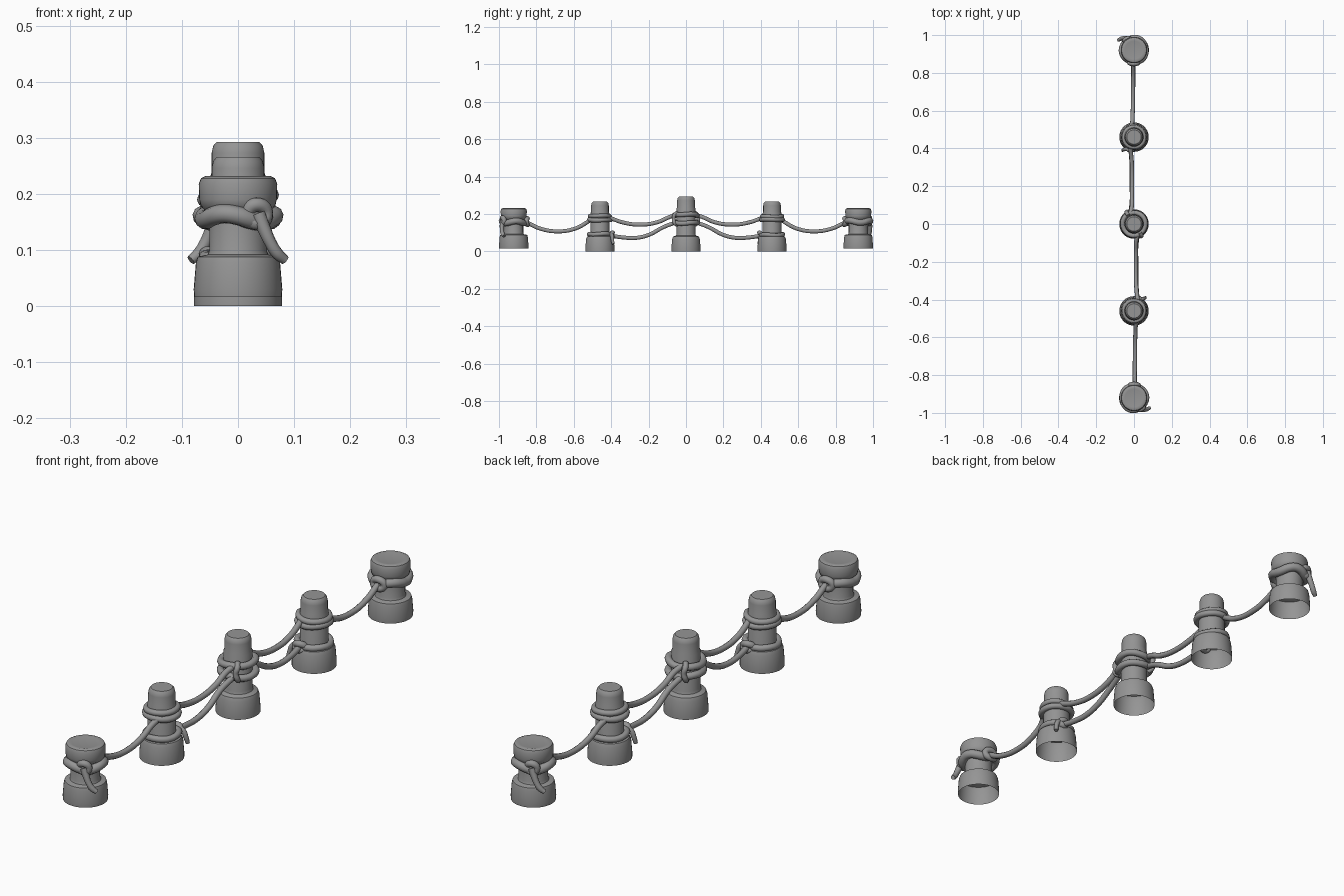
import bpy, bmesh, math
from mathutils import Vector

cube = bpy.data.objects.get("Cube")
if cube:
    bpy.data.objects.remove(cube, do_unlink=True)

GREY = (0.3, 0.3, 0.3, 1)
grey = bpy.data.materials.new("weathered grey")
grey.use_nodes = True
grey.diffuse_color = GREY
grey.node_tree.nodes["Principled BSDF"].inputs["Base Color"].default_value = GREY


def post(name, y, profile, sides=40):
    """Hollow turned post, open underneath."""
    bm = bmesh.new()
    rings = []
    for r, z in profile:
        rings.append([bm.verts.new((r * math.cos(2 * math.pi * i / sides),
                                    y + r * math.sin(2 * math.pi * i / sides), z))
                      for i in range(sides)])
    for a, b in zip(rings, rings[1:]):
        for i in range(sides):
            j = (i + 1) % sides
            bm.faces.new((a[i], a[j], b[j], b[i]))
    bm.faces.new(rings[-1])
    mesh = bpy.data.meshes.new(name)
    bm.to_mesh(mesh)
    bm.free()
    obj = bpy.data.objects.new(name, mesh)
    finish(obj)


def finish(obj):
    if obj.name not in bpy.context.collection.objects:
        bpy.context.collection.objects.link(obj)
    obj.data.materials.clear()
    obj.data.materials.append(grey)
    bpy.ops.object.select_all(action='DESELECT')
    obj.select_set(True)
    bpy.context.view_layer.objects.active = obj
    if obj.type == 'CURVE':
        bpy.ops.object.convert(target='MESH')
    bpy.ops.object.shade_smooth_by_angle(angle=math.radians(40))


def rope(name, points, radius=0.011, swell=None, closed=False, turn=1):
    """Smooth round rope; turn=-1 spins it half a turn about the centre."""
    cu = bpy.data.curves.new(name, 'CURVE')
    cu.dimensions = '3D'
    cu.bevel_depth = radius
    cu.bevel_resolution = 3
    cu.resolution_u = 6
    cu.use_fill_caps = True
    sp = cu.splines.new('BEZIER')
    sp.bezier_points.add(len(points) - 1)
    sp.use_cyclic_u = closed
    for i, (p, q) in enumerate(zip(sp.bezier_points, points)):
        p.co = Vector((q[0] * turn, q[1] * turn, q[2]))
        p.handle_left_type = p.handle_right_type = 'AUTO'
        p.radius = swell[i] if swell else 1
    finish(bpy.data.objects.new(name, cu))


def wrap(name, y, r, z, radius, tilt=0, wobble=0, phase=0, turn=1):
    """Closed rope ring round a post, tilted and wavy."""
    pts, n = [], 16
    for i in range(n):
        a = 2 * math.pi * i / n
        wave = wobble * math.sin(3 * a + phase)
        pts.append(((r + wave * 0.4) * math.cos(a), y + (r + wave * 0.4) * math.sin(a),
                    z + wave + tilt * math.cos(a)))
    rope(name, pts, radius, closed=True, turn=turn)


# Posts
end_profile = [(0.078, 0.016), (0.079, 0.03), (0.075, 0.078), (0.072, 0.088), (0.054, 0.092),
               (0.051, 0.1), (0.051, 0.165), (0.066, 0.177), (0.069, 0.19), (0.07, 0.218),
               (0.066, 0.228), (0.058, 0.232), (0.048, 0.23)]


def tall_profile(top, band):
    return [(0.078, 0), (0.078, 0.016), (0.074, 0.066), (0.069, 0.079), (0.053, 0.085),
            (0.05, 0.095), (0.05, band), (0.047, band + 0.008), (0.047, top - 0.02),
            (0.044, top - 0.007), (0.038, top), (0.028, top)]


post("centre_post", 0, tall_profile(0.293, 0.23))
for side, s in (("front", -1), ("back", 1)):
    post(side + "_inner_post", 0.46 * s, tall_profile(0.266, 0.205))
    post(side + "_end_post", 0.921 * s, end_profile)

# Ropes wound on the centre post
wrap("centre_upper_wrap", 0, 0.06, 0.194, 0.013, 0.004, 0.002)
wrap("centre_lower_wrap", 0, 0.061, 0.155, 0.013, -0.004, 0.002)

for side, t in (("front", 1), ("back", -1)):
    # Hanging ropes between posts
    rope(side + "_outer_rope", [(0.004, -0.85, 0.155), (0.004, -0.78, 0.122), (0.005, -0.68, 0.107),
                                (0.007, -0.59, 0.123), (0.012, -0.53, 0.155), (0.03, -0.5, 0.177)],
         turn=t)
    rope(side + "_upper_rope", [(0.02, -0.41, 0.18), (0.012, -0.33, 0.153), (0.01, -0.24, 0.143),
                                (0.011, -0.15, 0.157), (0.012, -0.09, 0.183), (0.02, -0.055, 0.195)],
         turn=t)
    rope(side + "_lower_rope", [(0.02, -0.405, 0.085), (0.014, -0.34, 0.075), (0.012, -0.27, 0.072),
                                (0.012, -0.2, 0.088), (0.012, -0.12, 0.13), (0.02, -0.055, 0.155)],
         turn=t)

    # Inner post: double wrap above, single wrap and tied tail below
    wrap(side + "_inner_wrap_top", -0.46, 0.054, 0.188, 0.011, 0.003, 0.001, turn=t)
    wrap(side + "_inner_wrap_bottom", -0.46, 0.057, 0.169, 0.012, -0.002, 0.001, turn=t)
    wrap(side + "_inner_low_wrap", -0.46, 0.058, 0.09, 0.012, 0.003, 0.002, turn=t)
    rope(side + "_inner_knot", [(0.0, -0.405, 0.085), (0.018, -0.392, 0.1), (0.035, -0.398, 0.088),
                                (0.022, -0.392, 0.076)], 0.012, closed=True, turn=t)
    rope(side + "_inner_tail", [(0.03, -0.4, 0.095), (0.046, -0.396, 0.085), (0.056, -0.393, 0.06),
                                (0.06, -0.389, 0.04)], 0.01, [1, 1, 0.9, 0.75], turn=t)

    # End post: thick wavy wrap, knots and loose tail
    wrap(side + "_end_wrap", -0.921, 0.062, 0.158, 0.017, -0.002, 0.006, 1.0, turn=t)
    rope(side + "_end_rope_knot", [(-0.022, -0.853, 0.158), (0.0, -0.848, 0.176), (0.024, -0.853, 0.158),
                                   (0.002, -0.847, 0.142)], 0.013, closed=True, turn=t)
    rope(side + "_end_front_knot", [(0.018, -0.978, 0.165), (0.032, -0.982, 0.181), (0.05, -0.972, 0.165),
                                    (0.034, -0.98, 0.148)], 0.013, closed=True, turn=t)
    rope(side + "_end_tail", [(0.036, -0.982, 0.165), (0.047, -0.984, 0.137), (0.058, -0.984, 0.113),
                              (0.07, -0.98, 0.094), (0.084, -0.973, 0.082)], 0.012,
         [1.1, 1, 0.9, 0.9, 0.7], turn=t)

    # Centre post lashing across the two wraps
    rope(side + "_centre_lashing", [(0.03, -0.045, 0.208), (0.04, -0.061, 0.196), (0.037, -0.066, 0.175),
                                    (0.04, -0.061, 0.152), (0.032, -0.045, 0.14)], 0.01, turn=t)
